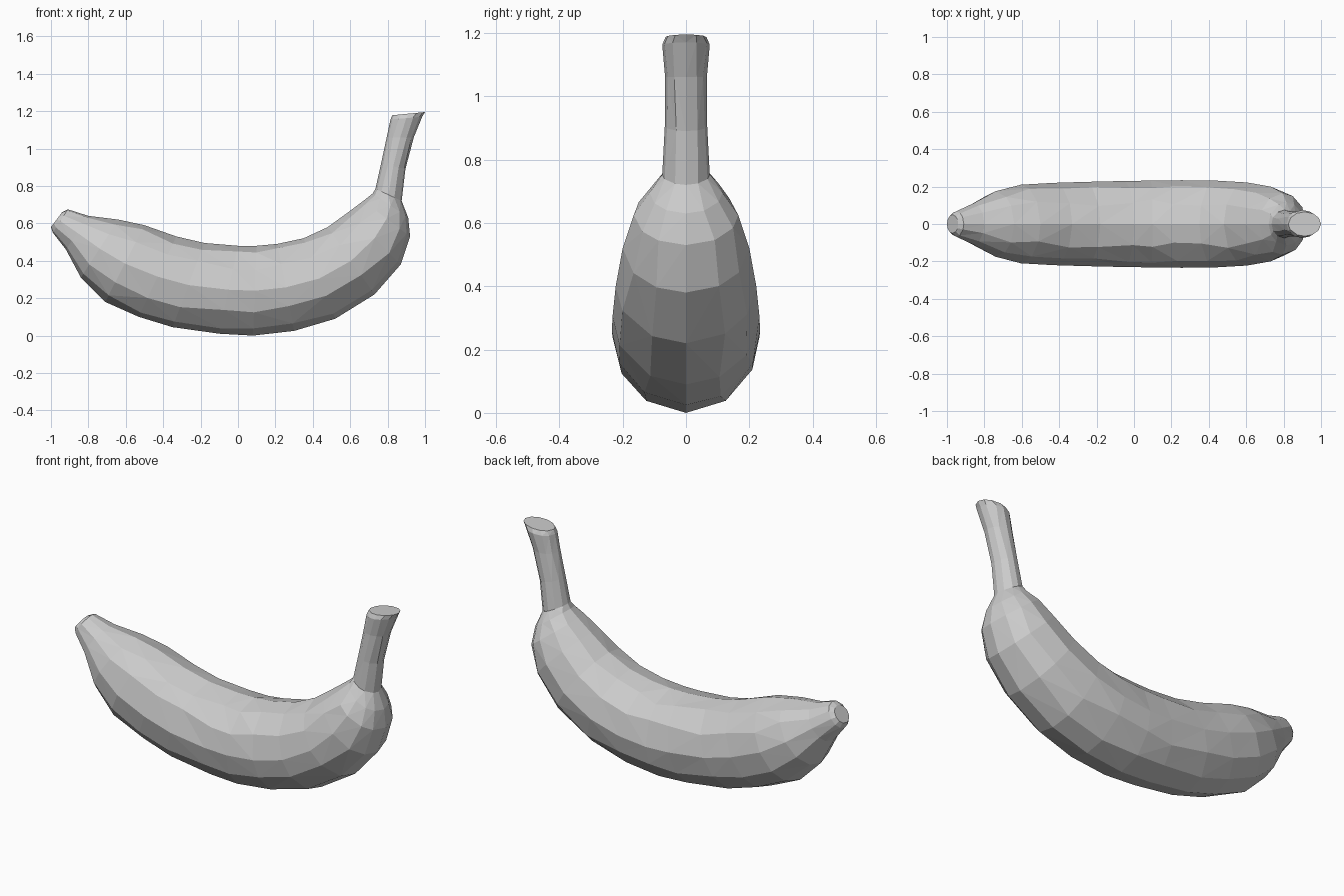
import bpy, bmesh, math, random
from mathutils import Vector

random.seed(4)
cube = bpy.data.objects.get("Cube")
if cube:
    bpy.data.objects.remove(cube, do_unlink=True)

# Single matte grey
grey = bpy.data.materials.new("light grey")
grey.use_nodes = True
colour = (0.6, 0.6, 0.6, 1)
grey.diffuse_color = colour
grey.node_tree.nodes["Principled BSDF"].inputs["Base Color"].default_value = colour

SIDES = 12


def loft(name, sections):
    """Skin oval rings, each given by inner x, z, outer x, z and half width."""
    bm = bmesh.new()
    rings = []
    for ix, iz, ox, oz, width in sections:
        inner, outer = Vector((ix, 0, iz)), Vector((ox, 0, oz))
        centre, arm = (inner + outer) / 2, (inner - outer) / 2
        ring = []
        for k in range(SIDES):
            angle = math.tau * k / SIDES
            # Slide points along the oval for uneven hand-cut facets
            if k % (SIDES // 4):
                angle += random.uniform(-0.09, 0.09)
            point = centre + arm * math.cos(angle)
            point.y = width * math.sin(angle)
            ring.append(bm.verts.new(point))
        rings.append(ring)
    for a, b in zip(rings, rings[1:]):
        for k in range(SIDES):
            n = (k + 1) % SIDES
            bm.faces.new((a[k], a[n], b[n], b[k]))
    bm.faces.new(rings[0])
    bm.faces.new(rings[-1])
    bmesh.ops.triangulate(bm, faces=bm.faces[:], quad_method='SHORT_EDGE')
    bmesh.ops.recalc_face_normals(bm, faces=bm.faces[:])
    mesh = bpy.data.meshes.new(name)
    bm.to_mesh(mesh)
    bm.free()
    mesh.materials.append(grey)
    obj = bpy.data.objects.new(name, mesh)
    bpy.context.collection.objects.link(obj)
    return obj


# Blossom tip, curved body, shoulder, then stem in one continuous skin
loft("banana", [
    (-0.94, 0.66, -1.0, 0.58, 0.05),
    (-0.91, 0.675, -0.99, 0.55, 0.068),
    (-0.80, 0.64, -0.92, 0.46, 0.11),
    (-0.64, 0.62, -0.84, 0.31, 0.175),
    (-0.50, 0.59, -0.71, 0.18, 0.21),
    (-0.33, 0.53, -0.53, 0.10, 0.22),
    (-0.18, 0.495, -0.35, 0.045, 0.225),
    (0.0, 0.48, -0.10, 0.01, 0.23),
    (0.10, 0.48, 0.08, 0.0, 0.232),
    (0.21, 0.49, 0.30, 0.025, 0.234),
    (0.35, 0.52, 0.52, 0.09, 0.232),
    (0.48, 0.58, 0.73, 0.22, 0.222),
    (0.59, 0.66, 0.87, 0.38, 0.20),
    (0.67, 0.72, 0.92, 0.53, 0.165),
    (0.72, 0.76, 0.91, 0.63, 0.115),
    (0.735, 0.785, 0.875, 0.72, 0.075),
    (0.765, 0.92, 0.895, 0.89, 0.067),
    (0.795, 1.06, 0.94, 1.06, 0.066),
    (0.815, 1.155, 0.985, 1.17, 0.075),
    (0.825, 1.178, 1.0, 1.195, 0.065),
])
